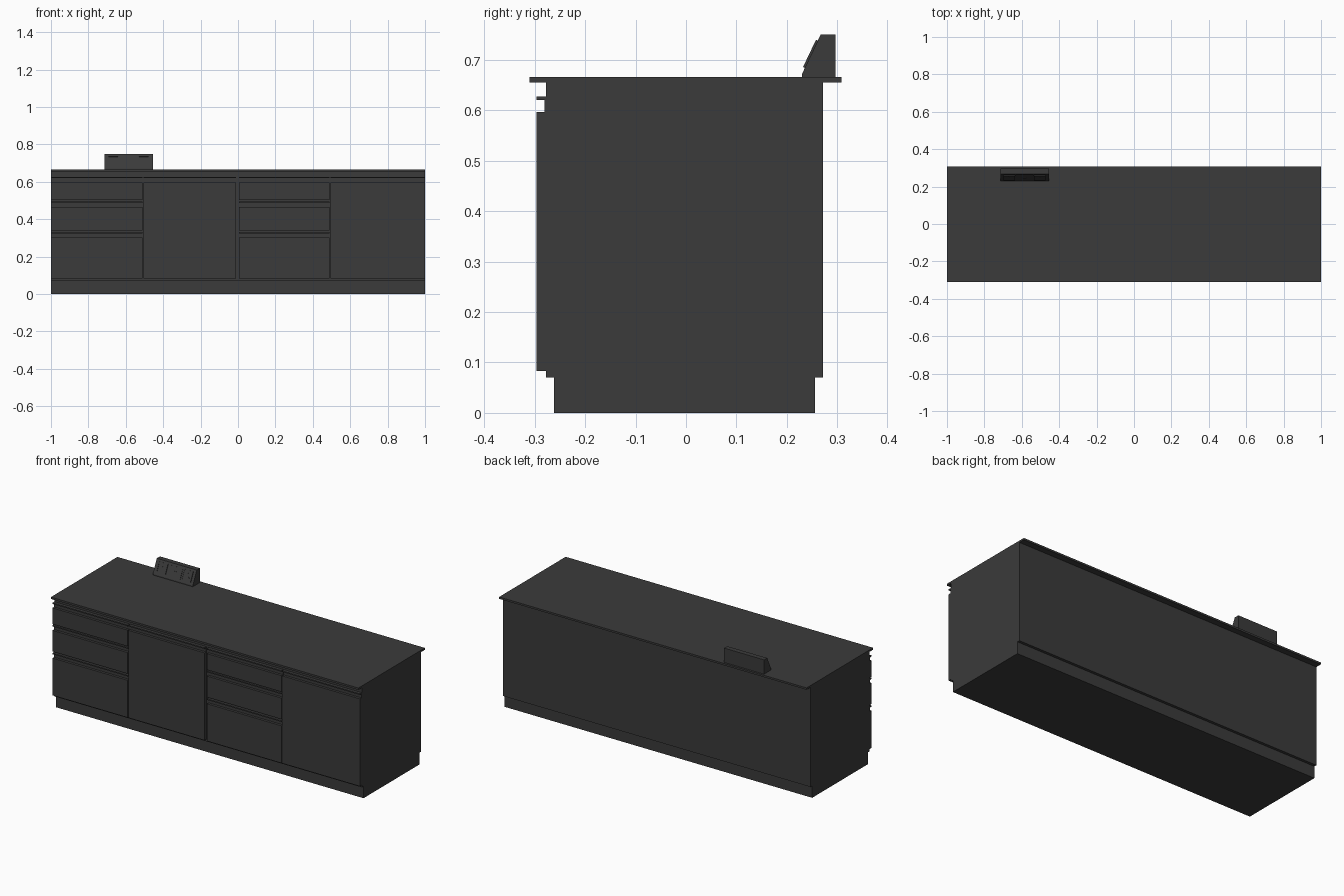
import bpy, bmesh, math
from mathutils import Matrix, Vector

cube = bpy.data.objects.get("Cube")
if cube:
    bpy.data.objects.remove(cube, do_unlink=True)

charcoal = bpy.data.materials.new("charcoal grey")
charcoal.use_nodes = True
rgba = (0.043, 0.043, 0.043, 1)
charcoal.diffuse_color = rgba
charcoal.node_tree.nodes["Principled BSDF"].inputs["Base Color"].default_value = rgba


def finish(name, bm):
    bmesh.ops.recalc_face_normals(bm, faces=bm.faces)
    mesh = bpy.data.meshes.new(name)
    bm.to_mesh(mesh)
    bm.free()
    mesh.materials.append(charcoal)
    ob = bpy.data.objects.new(name, mesh)
    bpy.context.collection.objects.link(ob)
    return ob


def box(name, x, y, z, matrix=Matrix()):
    """Box from (low, high) ranges on each axis."""
    bm = bmesh.new()
    bmesh.ops.create_cube(bm, size=1)
    for v in bm.verts:
        v.co = matrix @ Vector([(r[0] + r[1]) / 2 + c * (r[1] - r[0])
                                for c, r in zip(v.co, (x, y, z))])
    return finish(name, bm)


def prism(name, profile, x0, x1):
    """Extrude a (y, z) outline along x."""
    bm = bmesh.new()
    face = bm.faces.new([bm.verts.new((x0, y, z)) for y, z in profile])
    new = bmesh.ops.extrude_face_region(bm, geom=[face])["geom"]
    bmesh.ops.translate(bm, vec=(x1 - x0, 0, 0),
                        verts=[g for g in new if isinstance(g, bmesh.types.BMVert)])
    return finish(name, bm)


BACK, FRONT, WEB = -0.278, -0.296, -0.281


def panel(name, x0, x1, z0, z1):
    """Front panel with a recessed grip channel under its top lip."""
    prism(name, [(BACK, z0), (FRONT, z0), (FRONT, z1 - 0.03), (WEB, z1 - 0.03),
                 (WEB, z1 - 0.007), (FRONT, z1 - 0.007), (FRONT, z1), (BACK, z1)], x0, x1)


# Two cabinet modules, each with three drawers and a door
for side, x in (("right", -1), ("left", 0)):
    box(side + "_carcass", (x, x + 1), (BACK, 0.272), (0.07, 0.655))
    box(side + "_plinth", (x, x + 1), (-0.262, 0.256), (0, 0.07))
    start = x + (0.005 if x == 0 else 0)
    for level, z0, z1 in (("top", 0.502, 0.627), ("middle", 0.341, 0.495),
                          ("bottom", 0.083, 0.332)):
        panel(f"{side}_{level}_drawer", start, x + 0.49, z0, z1)
    panel(side + "_door", x + 0.495, x + (0.99 if x else 1), 0.083, 0.627)

# Worktop
box("worktop", (-1, 1), (-0.31, 0.308), (0.655, 0.666))

# Wedge-shaped socket box standing at the rear of the worktop
LEFT, RIGHT = -0.715, -0.455
prism("socket_housing", [(0.23, 0.666), (0.296, 0.666), (0.296, 0.75),
                         (0.267, 0.75), (0.23, 0.672)], LEFT, RIGHT)

# Sockets and switch lie in the plane of the sloping face
slope = Matrix.Translation(((LEFT + RIGHT) / 2, 0.2485, 0.711)) @ \
    Matrix.Rotation(math.atan2(0.078, 0.037), 4, 'X')


def on_slope(name, x, y, w, h, low, high):
    box(name, (x - w / 2, x + w / 2), (y - h / 2, y + h / 2), (low, high), slope)


for side, x in (("right", -0.082), ("left", 0.082)):
    on_slope(side + "_socket_plate", x, 0, 0.062, 0.06, 0, 0.002)
    for i in (-1, 1):
        on_slope(side + "_socket_rim_upright", x + i * 0.028, 0, 0.006, 0.06, 0.002, 0.004)
        on_slope(side + "_socket_rim_rail", x, i * 0.027, 0.05, 0.006, 0.002, 0.004)
        on_slope(side + "_socket_contact", x + i * 0.012, -0.008, 0.009, 0.005, 0.002, 0.003)
    on_slope(side + "_earth_contact", x, 0.01, 0.005, 0.011, 0.002, 0.003)
on_slope("switch_plate", 0, 0, 0.09, 0.06, 0, 0.002)
on_slope("switch_rocker", 0, 0, 0.02, 0.008, 0.002, 0.004)
